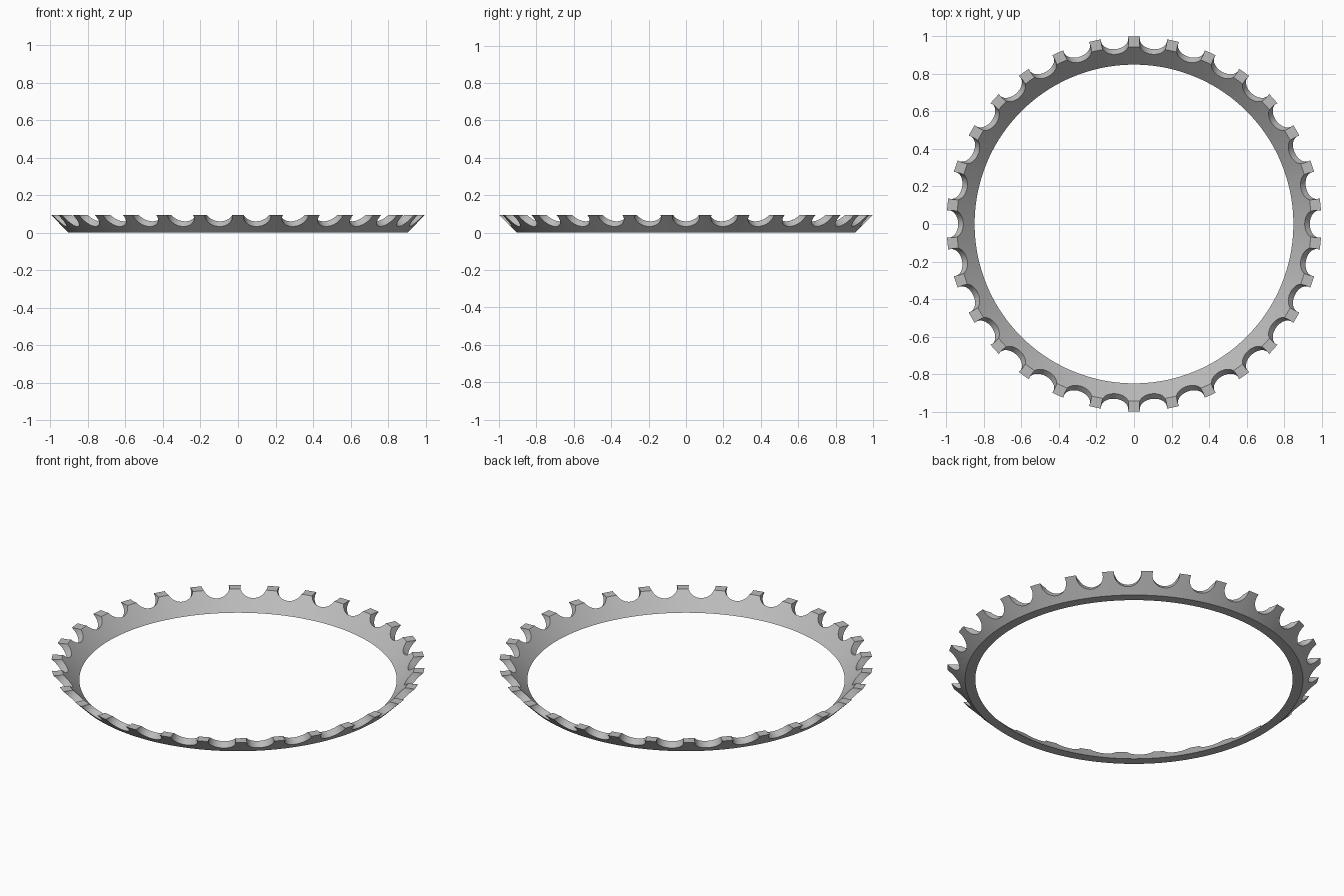
import bpy, bmesh
from math import pi, tau
from mathutils import Matrix, Vector

NOTCHES = 30
SEGMENTS = 240
HEIGHT = 0.095

cube = bpy.data.objects.get("Cube")
if cube:
    bpy.data.objects.remove(cube, do_unlink=True)

# One plain metal colour
metal = bpy.data.materials.new("grey_metal")
metal.use_nodes = True
color = (0.5, 0.5, 0.5, 1)
metal.diffuse_color = color
metal.node_tree.nodes["Principled BSDF"].inputs["Base Color"].default_value = color


def make_object(name, bm):
    bmesh.ops.recalc_face_normals(bm, faces=bm.faces)
    mesh = bpy.data.meshes.new(name)
    bm.to_mesh(mesh)
    bm.free()
    mesh.materials.append(metal)
    obj = bpy.data.objects.new(name, mesh)
    bpy.context.collection.objects.link(obj)
    return obj


# Flared ring: a slanted section turned about z
bm = bmesh.new()
section = [(0.85, 0), (0.905, 0), (1.0, HEIGHT), (0.945, HEIGHT)]
verts = [bm.verts.new((0, r, z)) for r, z in section]
edges = [bm.edges.new((verts[i], verts[i - 1])) for i in range(4)]
bmesh.ops.spin(bm, geom=verts + edges, cent=(0, 0, 0), axis=(0, 0, 1),
               angle=tau, steps=SEGMENTS, use_duplicate=False)
bmesh.ops.remove_doubles(bm, verts=bm.verts, dist=1e-5)
ring = make_object("toothed_ring", bm)

# Round notch cutters, square to the slanted wall
bm = bmesh.new()
slope = Vector((1, 0, 1)).normalized()
center = Vector((1.0, 0, HEIGHT)) - slope * 0.015 + Vector((-0.02, 0, 0.02))
tilt = Matrix.Translation(center) @ Matrix.Rotation(-pi / 4, 4, "Y")
for i in range(NOTCHES):
    bmesh.ops.create_cone(bm, cap_ends=True, segments=40, radius1=0.073,
                          radius2=0.073, depth=0.12,
                          matrix=Matrix.Rotation(tau * i / NOTCHES, 4, "Z") @ tilt)
cutter = make_object("notch_cutter", bm)
cutter.hide_render = True

cut = ring.modifiers.new("notches", "BOOLEAN")
cut.operation = "DIFFERENCE"
cut.solver = "EXACT"
cut.object = cutter

# Bake the notches, then smooth the curved walls
bpy.ops.object.select_all(action="DESELECT")
ring.select_set(True)
bpy.context.view_layer.objects.active = ring
bpy.ops.object.modifier_apply(modifier=cut.name)
bpy.data.objects.remove(cutter, do_unlink=True)
bpy.ops.object.shade_smooth_by_angle(angle=pi / 6)
